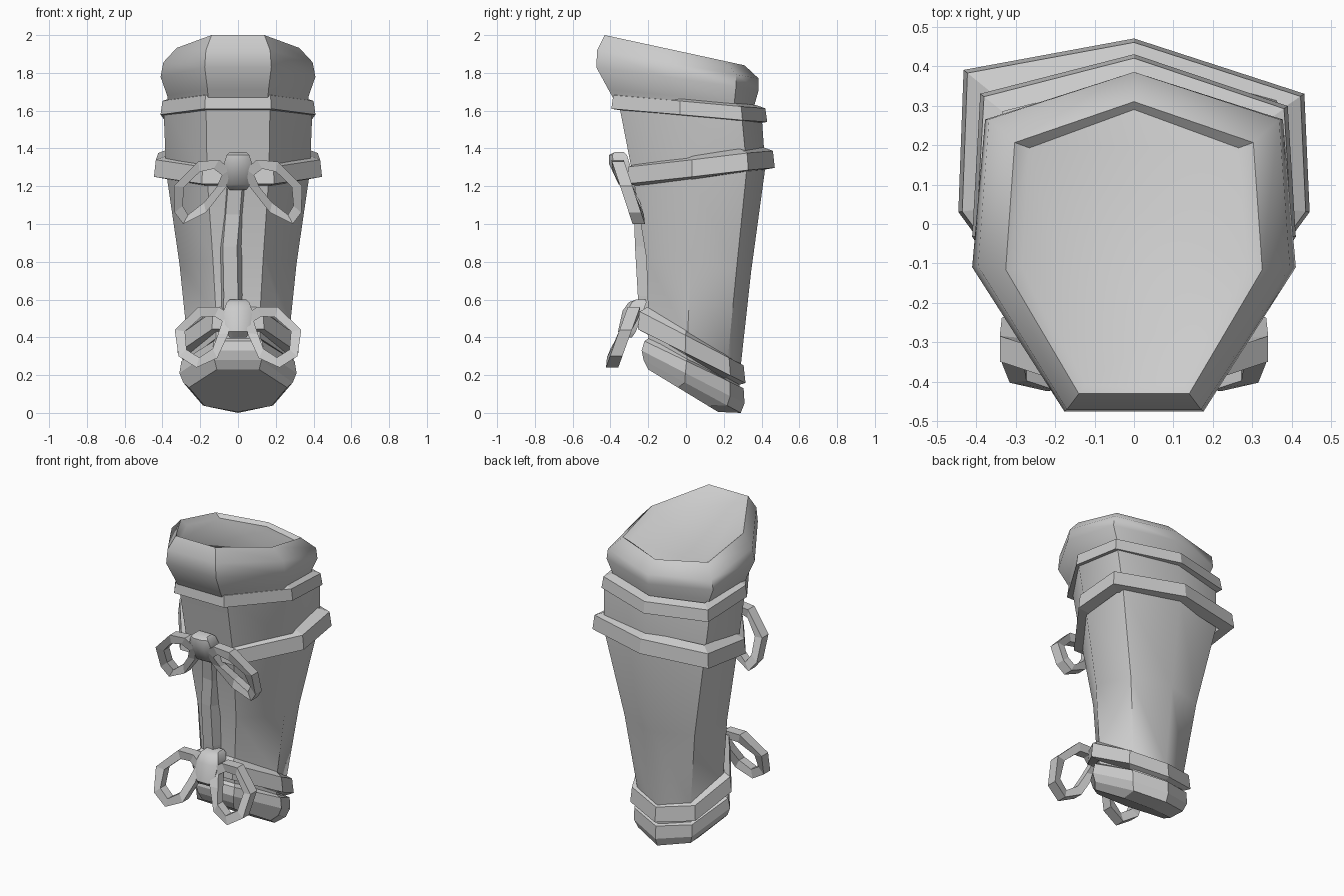
import bpy, bmesh, math
from mathutils import Vector

if "Cube" in bpy.data.objects:
    bpy.data.objects.remove(bpy.data.objects["Cube"])

grey = bpy.data.materials.new("plain grey")
grey.diffuse_color = (0.6, 0.6, 0.6, 1)
grey.use_nodes = True
grey.node_tree.nodes["Principled BSDF"].inputs["Base Color"].default_value = grey.diffuse_color


def make(name, rings, cyclic=False, caps=True, angle=None):
    """Skin a list of equal-length point loops into one object."""
    bm = bmesh.new()
    loops = [[bm.verts.new(p) for p in r] for r in rings]
    n = len(loops[0])
    pairs = list(zip(loops, loops[1:])) + ([(loops[-1], loops[0])] if cyclic else [])
    for a, b in pairs:
        for i in range(n):
            j = (i + 1) % n
            bm.faces.new((a[i], a[j], b[j], b[i]))
    if caps and not cyclic:
        bm.faces.new(loops[0][::-1])
        bm.faces.new(loops[-1])
    bmesh.ops.recalc_face_normals(bm, faces=bm.faces)
    me = bpy.data.meshes.new(name)
    bm.to_mesh(me)
    bm.free()
    ob = bpy.data.objects.new(name, me)
    bpy.context.collection.objects.link(ob)
    me.materials.append(grey)
    if angle:
        bpy.context.view_layer.objects.active = ob
        ob.select_set(True)
        bpy.ops.object.shade_smooth_by_angle(angle=math.radians(angle))
        ob.select_set(False)
    return ob


def ring(zf, zb, yf, yb, hw, back=0.95, side=-0.15, skew=0.0):
    """Seven-sided tilted cross-section: pointed back, flat front."""
    shape = [(0, 1), (back, 0.72), (1, side), (0.43, -1),
             (-0.43, -1), (-1, side), (-back, 0.72)]
    cy, hy = (yf + yb) / 2, (yb - yf) / 2
    return [(x * hw, cy + y * hy - skew * x * hw * (y > 0),
             zf + (zb - zf) * (y + 1) / 2) for x, y in shape]


# Tapered leg sleeve
make("leg_sleeve", [
    ring(0.36, 0.11, -0.20, 0.28, 0.27, 0.68),
    ring(0.52, 0.25, -0.20, 0.29, 0.27, 0.70),
    ring(0.82, 0.75, -0.21, 0.345, 0.31, 0.80),
    ring(1.25, 1.30, -0.28, 0.42, 0.38, 0.93),
    ring(1.66, 1.58, -0.36, 0.40, 0.395, 0.95)], angle=50)

# Bottom rim with inset sole
make("bottom_rim", [
    ring(0.23, 0.005, -0.20, 0.17, 0.26, 0.68),
    ring(0.28, 0.0, -0.225, 0.29, 0.29, 0.64),
    ring(0.33, 0.05, -0.235, 0.31, 0.31, 0.66),
    ring(0.38, 0.13, -0.22, 0.305, 0.30, 0.68),
    ring(0.40, 0.14, -0.19, 0.27, 0.26, 0.68)])

# Puffed top lining with a recessed flat cap
make("top_lining", [
    ring(1.62, 1.56, -0.36, 0.35, 0.36, 0.92),
    ring(1.71, 1.64, -0.41, 0.365, 0.375, 0.92),
    ring(1.83, 1.71, -0.475, 0.385, 0.41, 0.92),
    ring(1.92, 1.77, -0.47, 0.385, 0.395, 0.93),
    ring(2.00, 1.84, -0.43, 0.31, 0.325, 0.93),
    ring(1.97, 1.82, -0.405, 0.29, 0.285, 0.93)], angle=45)


def band(name, zf, zb, yf, yb, hw, h, t, back, skew=0.0):
    """Raised strap: sloped shoulder, upright face, underside."""
    r = lambda dz, d: ring(zf + dz, zb + dz, yf + d, yb - d, hw - d, back, -0.12, skew)
    make(name, [r(h, t), r(h * 0.82, 0.01), r(h * 0.1, 0), r(0, t)], cyclic=True)


band("cuff_band", 1.60, 1.53, -0.395, 0.43, 0.41, 0.10, 0.06, 0.95, 0.04)
band("knee_band", 1.20, 1.285, -0.315, 0.47, 0.445, 0.125, 0.07, 0.97, 0.07)
band("ankle_band", 0.43, 0.145, -0.255, 0.315, 0.32, 0.13, 0.05, 0.72)

# Front seam strip, gently bent
strip = []
for z, x, y in [(0.45, -0.035, -0.24), (0.62, -0.03, -0.255), (0.88, -0.035, -0.27),
                (1.05, -0.02, -0.275), (1.30, 0.0, -0.32)]:
    strip.append([(x - 0.065, y + 0.08, z), (x - 0.045, y + 0.01, z),
                  (x + 0.03, y, z), (x + 0.065, y + 0.08, z)])
make("front_strip", strip)


def bow(name, cz, lean, cy, outline):
    """Two ribbon loops mirrored about a faceted knot; lean shears depth by height."""
    cx = sum(p[0] for p in outline) / len(outline)
    cm = sum(p[1] for p in outline) / len(outline)
    for s, side in ((-1, "left"), (1, "right")):
        rings = []
        for x, z in outline:
            d = Vector((cx - x, cm - z))
            d = d.normalized() * min(0.055, d.length * 0.6)
            y = cy + lean * (z - cz)
            rings.append([(s * x, y - 0.03, z), (s * (x + d.x), y - 0.025, z + d.y),
                          (s * (x + d.x), y + 0.03, z + d.y), (s * x, y + 0.035, z)])
        make(f"{name}_loop_{side}", rings, cyclic=True)
    # knot
    knot = []
    for dz, w, front, rear in [(-0.10, 0.045, 0.01, 0.05), (-0.07, 0.065, -0.035, 0.06),
                               (0.04, 0.075, -0.05, 0.06), (0.085, 0.06, -0.035, 0.06),
                               (0.10, 0.045, 0.0, 0.05)]:
        y = cy + lean * dz
        knot.append([(-w, y + rear, cz + dz), (-w, y + front * 0.5, cz + dz),
                     (-w * 0.5, y + front, cz + dz), (w * 0.5, y + front, cz + dz),
                     (w, y + front * 0.5, cz + dz), (w, y + rear, cz + dz)])
    make(f"{name}_knot", knot, angle=40)


bow("upper_bow", 1.28, -0.33, -0.345,
    [(0.04, 1.29), (0.10, 1.34), (0.21, 1.33), (0.34, 1.20),
     (0.335, 1.06), (0.29, 1.0), (0.17, 1.06), (0.06, 1.20)])
bow("lower_bow", 0.50, 0.36, -0.30,
    [(0.04, 0.52), (0.10, 0.56), (0.21, 0.56), (0.335, 0.44),
     (0.315, 0.30), (0.22, 0.24), (0.11, 0.29), (0.05, 0.42)])
